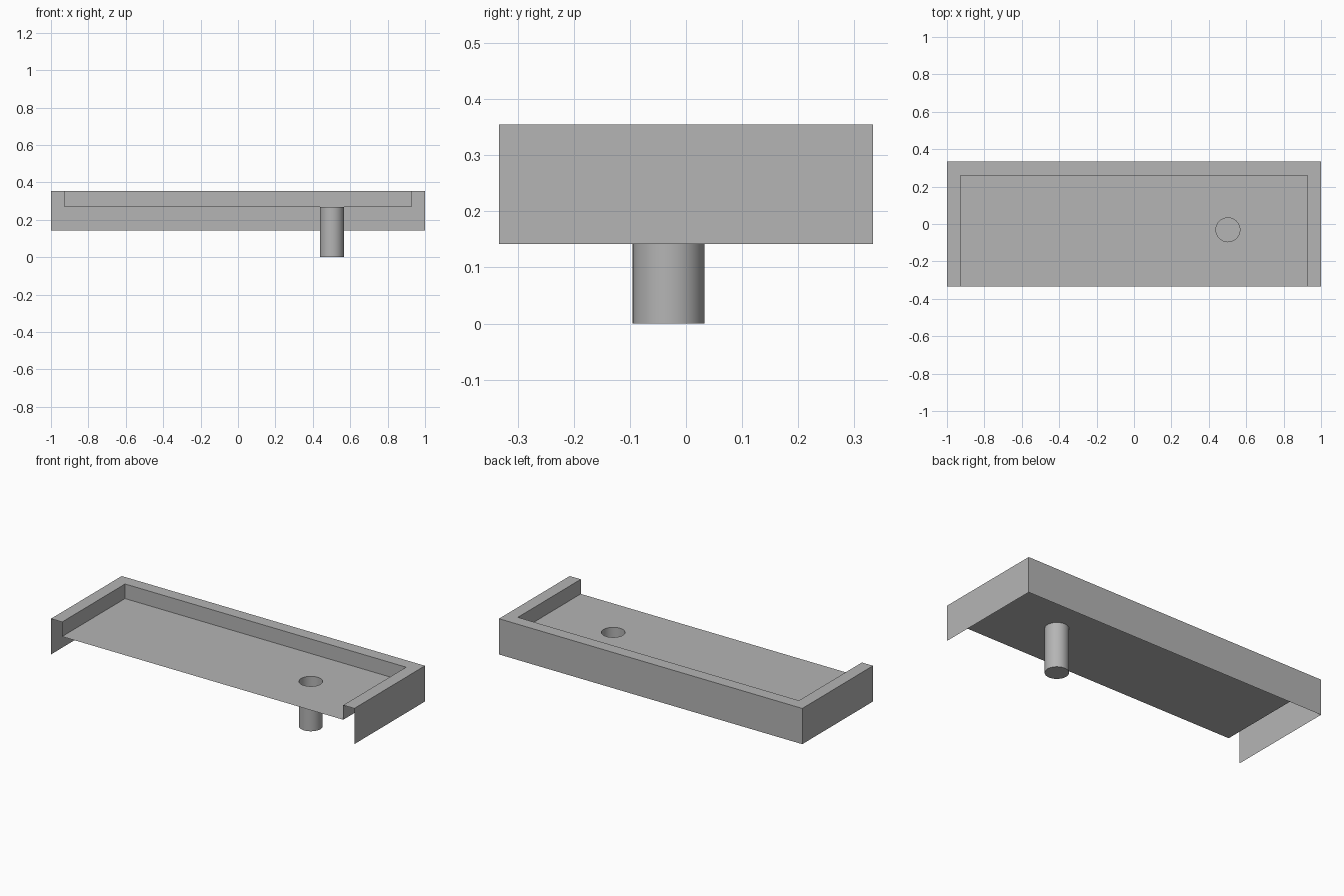
import bpy, bmesh, math

cube = bpy.data.objects.get("Cube")
if cube:
    bpy.data.objects.remove(cube, do_unlink=True)

HALF_W, HALF_D = 1.0, 0.333
RIM = 0.073                               # width of the rim
BOTTOM, FLOOR, TOP = 0.142, 0.268, 0.355  # heights
PIPE_X, PIPE_Y, PIPE_R, SIDES = 0.502, -0.031, 0.064, 48

grey = bpy.data.materials.new("plain grey")
grey.use_nodes = True
colour = (0.46, 0.46, 0.46, 1)
grey.diffuse_color = colour
grey.node_tree.nodes["Principled BSDF"].inputs["Base Color"].default_value = colour


def finish(name, bm):
    mesh = bpy.data.meshes.new(name)
    bm.to_mesh(mesh)
    bm.free()
    mesh.materials.append(grey)
    obj = bpy.data.objects.new(name, mesh)
    bpy.context.collection.objects.link(obj)
    return obj


def u_path(bm, inset, z):
    """Points round the left, back and right sides; the front stays open."""
    w, d = HALF_W - inset, HALF_D - inset
    return [bm.verts.new((x, y, z)) for x, y in
            ((-w, -HALF_D), (-w, d), (w, d), (w, -HALF_D))]


def ring(bm, z):
    return [bm.verts.new((PIPE_X + PIPE_R * math.cos(a), PIPE_Y + PIPE_R * math.sin(a), z))
            for a in (2 * math.pi * i / SIDES for i in range(SIDES))]


def loop_edges(bm, verts):
    return [bm.edges.new((a, b)) for a, b in zip(verts, verts[1:] + verts[:1])]


# Rim: outer walls, flat top and inner walls, hollow underneath
bm = bmesh.new()
rows = [u_path(bm, 0, BOTTOM), u_path(bm, 0, TOP), u_path(bm, RIM, TOP), u_path(bm, RIM, FLOOR)]
for low, high in zip(rows, rows[1:]):
    for i in range(3):
        bm.faces.new((low[i], high[i], high[i + 1], low[i + 1]))
finish("tray_rim", bm)

# Floor sheet with the drain hole
bm = bmesh.new()
edges = loop_edges(bm, u_path(bm, RIM, FLOOR)) + loop_edges(bm, ring(bm, FLOOR))
bmesh.ops.triangle_fill(bm, use_beauty=True, use_dissolve=False, edges=edges, normal=(0, 0, 1))
bm.normal_update()
for face in bm.faces:
    if face.normal.z < 0:
        face.normal_flip()
finish("tray_floor", bm)

# Drain pipe, open at the floor and closed at the bottom
bm = bmesh.new()
low, high = ring(bm, 0), ring(bm, FLOOR)
for i in range(SIDES):
    j = (i + 1) % SIDES
    bm.faces.new((low[i], low[j], high[j], high[i]))
bm.faces.new(low[::-1])
pipe = finish("drain_pipe", bm)
bpy.ops.object.select_all(action="DESELECT")
pipe.select_set(True)
bpy.context.view_layer.objects.active = pipe
bpy.ops.object.shade_smooth_by_angle(angle=math.radians(30))
